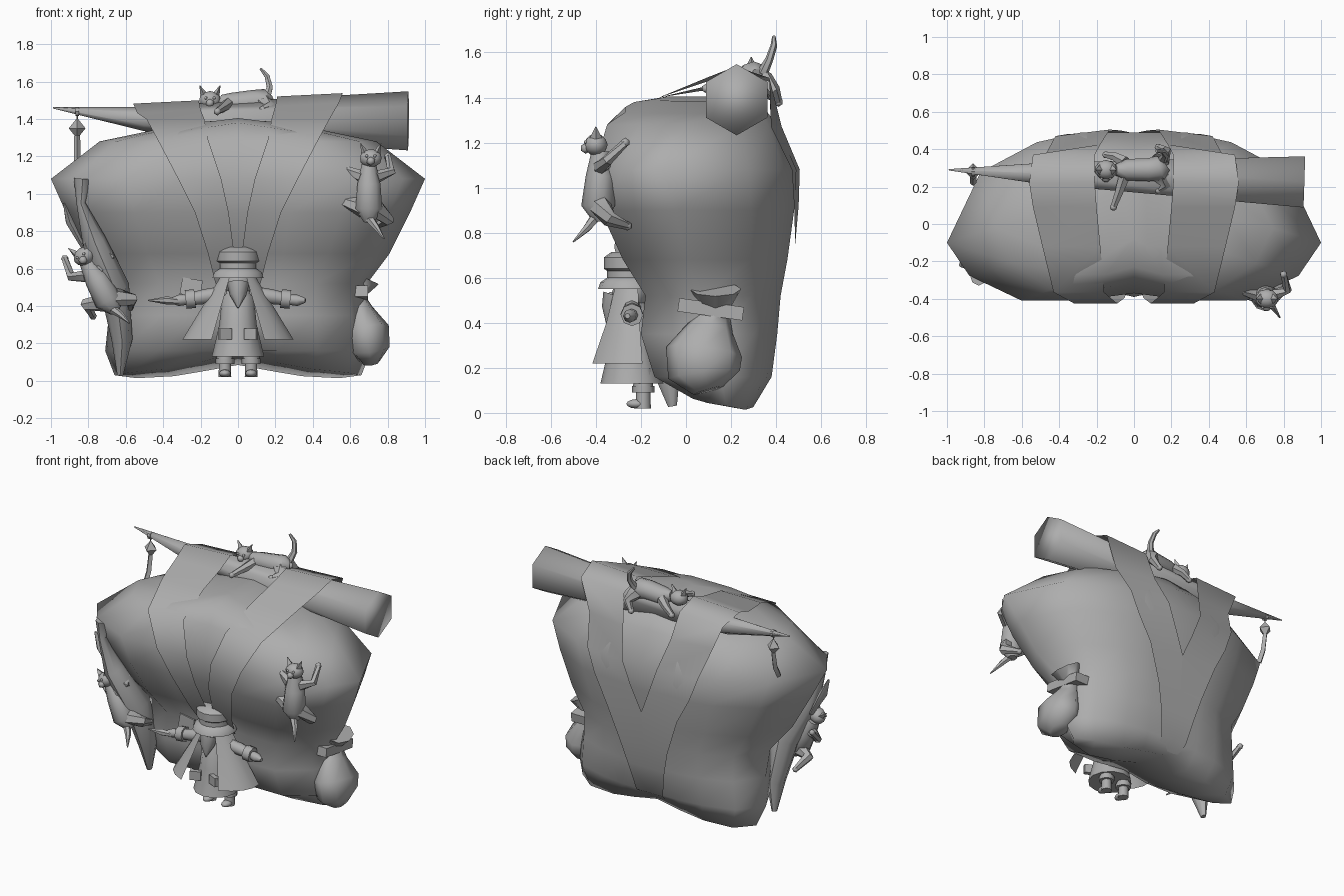
import bpy
import bmesh
from math import sin, cos, pi, radians
from mathutils import Vector, Matrix

default_cube = bpy.data.objects.get("Cube")
if default_cube:
    bpy.data.objects.remove(default_cube, do_unlink=True)

# One plain clay colour for everything
clay = bpy.data.materials.new("clay_grey")
clay.use_nodes = True
clay.diffuse_color = (.42, .42, .42, 1)
shader = clay.node_tree.nodes["Principled BSDF"]
shader.inputs["Base Color"].default_value = clay.diffuse_color
shader.inputs["Roughness"].default_value = .8


def finish(name, bm, matrix=None, angle=50, closed=True):
    """Turn a bmesh into a smooth shaded object with sharp edges kept."""
    if matrix:
        bm.transform(matrix)
    if closed:
        bmesh.ops.recalc_face_normals(bm, faces=bm.faces[:])
    mesh = bpy.data.meshes.new(name)
    bm.to_mesh(mesh)
    bm.free()
    mesh.materials.append(clay)
    mesh.shade_smooth()
    mesh.set_sharp_from_angle(angle=radians(angle))
    obj = bpy.data.objects.new(name, mesh)
    bpy.context.scene.collection.objects.link(obj)


def skin(bm, rings, loop=True, caps=True):
    """Bridge rows of points with quads and return the vertex rows."""
    rows = [[bm.verts.new(point) for point in ring] for ring in rings]
    for low, high in zip(rows, rows[1:]):
        count = len(low)
        for i in range(count if loop else count - 1):
            j = (i + 1) % count
            bm.faces.new((low[i], low[j], high[j], high[i]))
    if caps:
        bm.faces.new(rows[0][::-1])
        bm.faces.new(rows[-1])
    return rows


def tube(bm, path, sides=8, flat=1, flip=1):
    """Sweep a polygon along (x, y, z, radius) points."""
    points = [Vector((p[0] * flip, p[1], p[2])) for p in path]
    overall = (points[-1] - points[0]).normalized()
    reference = Vector((0, 1, 0)) if abs(overall.z) > .7 else Vector((0, 0, 1))
    rings = []
    for i, point in enumerate(points):
        ahead = points[min(i + 1, len(points) - 1)]
        behind = points[max(i - 1, 0)]
        along = (ahead - behind).normalized()
        u = (reference - along * reference.dot(along)).normalized()
        v = along.cross(u) * flat
        radius = path[i][3]
        rings.append([point + (u * cos(a) + v * sin(a)) * radius
                      for a in (2 * pi * k / sides for k in range(sides))])
    skin(bm, rings)


def ball(bm, centre, radius, scale=(1, 1, 1), detail=2):
    place = Matrix.Translation(centre) @ Matrix.Diagonal((*scale, 1))
    bmesh.ops.create_icosphere(bm, subdivisions=detail, radius=radius, matrix=place)


def block(bm, centre, size, turn=0, axis='Y'):
    place = Matrix.Translation(centre) @ Matrix.Rotation(radians(turn), 4, axis)
    bmesh.ops.create_cube(bm, size=1, matrix=place @ Matrix.Diagonal((*size, 1)))


# Great sack: half outline, mirrored and scaled at each height
half = [(0, -1), (.3, -1), (.6, -1), (.88, -.57), (1, 0), (.82, .64), (.52, .91), (.28, 1), (0, 1)]
outline = half + [(-x, y) for x, y in half[-2:0:-1]]


def sack_ring(z, width, front, back, middle, lift=0, tilt=0):
    ring = []
    for fx, fy in outline:
        reach = middle - front if fy < 0 else back - middle
        groove = .04 if fx == 0 and fy < 0 else 0
        rise = lift * max(0, 1 - abs(fx) * 1.5) - tilt * fy
        ring.append((fx * width, middle + fy * reach + groove, z + rise))
    return ring


sack = bmesh.new()
sack_rows = skin(sack, [
    sack_ring(.03, .66, .03, .31, .18, .08, .025),
    sack_ring(.16, .71, -.14, .38, .15),
    sack_ring(.35, .69, -.2, .405, .12),
    sack_ring(.52, .69, -.18, .42, .07),
    sack_ring(.68, .81, -.28, .45, 0),
    sack_ring(.9, .92, -.38, .48, -.05),
    sack_ring(1.08, 1, -.41, .49, -.1),
    sack_ring(1.28, .74, -.35, .4, -.02),
    sack_ring(1.33, .5, -.27, .33, .03, .05),
    sack_ring(1.385, .24, -.12, .18, .03, .02)], caps=False)
# Close both ends with strips from front to back
for ring in (sack_rows[0], sack_rows[-1]):
    for step in (1, -1):
        for k in range(3):
            sack.faces.new([ring[step * i] for i in (k, k + 1, 7 - k, 8 - k)])
        sack.faces.new([ring[step * i] for i in (3, 4, 5)])
finish("sack", sack, angle=180)

# Shoulder straps: outer x, inner x, y, z from lower front over the roll to lower back
strap_rows = [(.12, .01, -.2, .52), (.16, .02, -.3, .68), (.23, .05, -.395, .9),
              (.32, .09, -.425, 1.08), (.43, .16, -.365, 1.29), (.49, .18, -.12, 1.4),
              (.54, .2, .09, 1.46), (.56, .21, .22, 1.51), (.54, .21, .37, 1.46),
              (.47, .18, .425, 1.27), (.42, .13, .505, 1.08), (.36, .07, .5, .92),
              (.27, 0, .485, .75), (.18, 0, .46, .5), (.14, 0, .435, .35),
              (.1, 0, .395, .16), (.08, 0, .31, .09)]
for side, label in ((1, "left"), (-1, "right")):
    strap = bmesh.new()
    rows = []
    for outer, inner, y, z in strap_rows:
        slope = .05 * side if z > 1.4 else 0
        bend = .25 * max(0, outer - .28) if y > .4 else 0
        rows.append([(outer * side, y - bend, z + slope * outer),
                     (inner * side, y, z + slope * inner)])
    skin(strap, rows, loop=False, caps=False)
    finish(label + "_strap", strap, angle=70, closed=False)

# Tapering bedroll with a pointed end
roll = bmesh.new()
tube(roll, [(-.99, .29, 1.46, .004), (-.5, .27, 1.4, .065), (.91, .225, 1.39, .158)], 6)
finish("bedroll", roll, angle=100)

# Charm hanging from the point
charm = bmesh.new()
tube(charm, [(-.87, .28, 1.44, .025), (-.85, .28, 1.44, .025)], 8)
tube(charm, [(-.86, .28, 1.42, .004), (-.86, .28, 1.38, .004)], 4)
tube(charm, [(-.86, .28, 1.4, .005), (-.86, .28, 1.35, .045), (-.86, .28, 1.3, .005)], 4)
tube(charm, [(-.86, .28, 1.31, .018), (-.86, .26, 1.2, .02), (-.86, .22, 1.13, .02)], 4, .9)
finish("hanging_charm", charm, angle=20)

# Side pouch with tie and ruffled mouth
pouch = bmesh.new()
tube(pouch, [(.71, .1, .1, .07), (.7, .08, .17, .16), (.69, .08, .27, .17),
             (.65, .11, .38, .1), (.64, .13, .46, .06), (.68, .13, .55, .115)], 8, .7)
finish("side_pouch", pouch, angle=60)
tie = bmesh.new()
block(tie, (.63, .11, .46), (.13, .29, .06), -8, 'X')
finish("pouch_tie", tie)

# Long fish tucked against the right side
fish = bmesh.new()
tube(fish, [(-.83, -.27, 1.08, .06), (-.84, -.27, .95, .03), (-.77, -.24, .75, .08),
            (-.66, -.15, .5, .1), (-.62, -.09, .22, .07), (-.63, -.06, .03, .02)], 8, .8)
tube(fish, [(-.93, -.22, .95, .01), (-.9, -.2, .85, .04), (-.82, -.19, .7, .02)], 6, .6)
finish("tucked_fish", fish)


def cat(name, spine, head, limbs, tail, matrix=None):
    """Small cat with a tapered body, bent limbs, pointed ears and tail."""
    bm = bmesh.new()
    tube(bm, spine, 10)
    for limb in limbs:
        tube(bm, limb, 6)
        ball(bm, limb[-1][:3], limb[-1][3] * 1.2, detail=1)
    tube(bm, tail, 6)
    head = Vector(head)
    ball(bm, head, .055, (1.1, .95, .9))
    ball(bm, head + Vector((0, -.045, -.015)), .025, detail=1)
    for side in (1, -1):
        base = head + Vector((side * .033, 0, .03))
        tip = head + Vector((side * .055, 0, .08))
        tube(bm, [(*base, .028), (*tip, .002)], 4, .7)
        eye = head + Vector((side * .022, -.045, .012))
        ball(bm, eye, .009, detail=1)
    finish(name, bm, matrix)


# Two climbing cats share a pose
climb = dict(
    spine=[(0, 0, -.15, .03), (0, -.01, -.08, .075), (0, 0, .05, .065), (0, 0, .16, .04)],
    head=(.01, -.02, .19),
    limbs=[[(-.04, 0, .09, .035), (-.13, .03, .13, .025), (-.15, .14, .23, .018)],
           [(.04, 0, .09, .035), (.12, .03, .12, .025), (.1, .11, .2, .018)],
           [(-.03, 0, -.08, .05), (-.13, .02, -.04, .035), (-.16, .1, -.11, .018)],
           [(.04, 0, -.08, .05), (.1, .04, -.14, .035), (.04, .12, -.17, .018)]],
    tail=[(0, -.02, -.13, .025), (.04, -.06, -.18, .018), (.08, -.12, -.24, .004)])
cat("left_climbing_cat", matrix=Matrix.Translation((.7, -.38, 1)), **climb)
lean = Matrix.Rotation(radians(-30), 4, 'Y') @ Matrix.Rotation(radians(-20), 4, 'Z')
cat("right_climbing_cat", matrix=Matrix.Translation((-.73, -.23, .5)) @ lean, **climb)

# Cat prowling along the roll
cat("top_cat",
    [(-.1, .29, 1.5, .03), (-.04, .29, 1.48, .06), (.08, .29, 1.49, .065),
     (.14, .3, 1.49, .07), (.17, .32, 1.49, .04)],
    (-.15, .29, 1.5),
    [[(-.05, .26, 1.48, .035), (-.08, .17, 1.46, .025), (-.11, .09, 1.44, .018)],
     [(-.05, .33, 1.48, .035), (-.1, .36, 1.45, .025), (-.15, .37, 1.41, .018)],
     [(.14, .26, 1.48, .05), (.17, .21, 1.46, .035), (.13, .18, 1.45, .018)],
     [(.14, .34, 1.48, .05), (.17, .39, 1.43, .03), (.13, .41, 1.38, .018)]],
    [(.15, .34, 1.51, .025), (.17, .37, 1.57, .018), (.155, .39, 1.63, .015), (.12, .39, 1.67, .008)])

# Little traveller: coat, head, hat
coat = bmesh.new()
tube(coat, [(0, -.24, .13, .14), (0, -.24, .3, .1), (0, -.24, .45, .085), (0, -.24, .5, .05)], 12)
for side in (1, -1):
    block(coat, (side * .07, -.36, .25), (.07, .03, .06), -side * 25, 'Z')
finish("traveller_coat", coat, angle=40)
head = bmesh.new()
ball(head, (0, -.25, .53), .08)
ball(head, (0, -.335, .52), .018, detail=1)
tube(head, [(0, -.31, .52, .06), (0, -.33, .46, .045), (0, -.35, .39, .004)], 8)
finish("bearded_head", head)
hat = bmesh.new()
tube(hat, [(0, -.25, .55, .14), (0, -.25, .58, .13), (0, -.25, .6, .1), (0, -.25, .63, .1),
           (0, -.25, .64, .115), (0, -.25, .69, .115), (0, -.25, .715, .08)], 14)
finish("traveller_hat", hat, angle=40)

# Arms, legs and open cape halves
for side, label in ((1, "left"), (-1, "right")):
    arm = bmesh.new()
    tube(arm, [(.06, -.24, .47, .04), (.18, -.24, .45, .04), (.24, -.24, .44, .035)], 8, flip=side)
    tube(arm, [(.23, -.24, .44, .05), (.28, -.24, .435, .05)], 8, flip=side)
    tube(arm, [(.27, -.24, .435, .028), (.32, -.25, .43, .03), (.36, -.26, .43, .012)], 8, flip=side)
    finish(label + "_arm", arm)
    leg = bmesh.new()
    tube(leg, [(.07, -.19, .2, .04), (.07, -.19, .11, .045)], 8, flip=side)
    tube(leg, [(.07, -.19, .12, .05), (.07, -.19, .09, .05)], 8, flip=side)
    tube(leg, [(.07, -.19, .09, .032), (.07, -.19, .02, .034)], 8, flip=side)
    ball(leg, (side * .07, -.22, .04), .035, (.9, 1.3, .6))
    finish(label + "_leg", leg)
    cape = bmesh.new()
    angles = [radians(-62 + 18 * step) for step in range(5)]
    skin(cape, [[(side * cos(a) * wide, -.23 + sin(a) * deep, z) for a in angles]
                for wide, deep, z in ((.08, .09, .58), (.19, .14, .4), (.3, .21, .22))],
         loop=False, caps=False)
    finish(label + "_cape_half", cape, closed=False)

# Walking stick and tag held in the right hand
stick = bmesh.new()
tube(stick, [(-.28, -.25, .42, .012), (-.38, -.28, .43, .022), (-.48, -.29, .43, .003)], 6)
block(stick, (-.25, -.2, .5), (.11, .01, .09), 10)
finish("stick_and_tag", stick)
